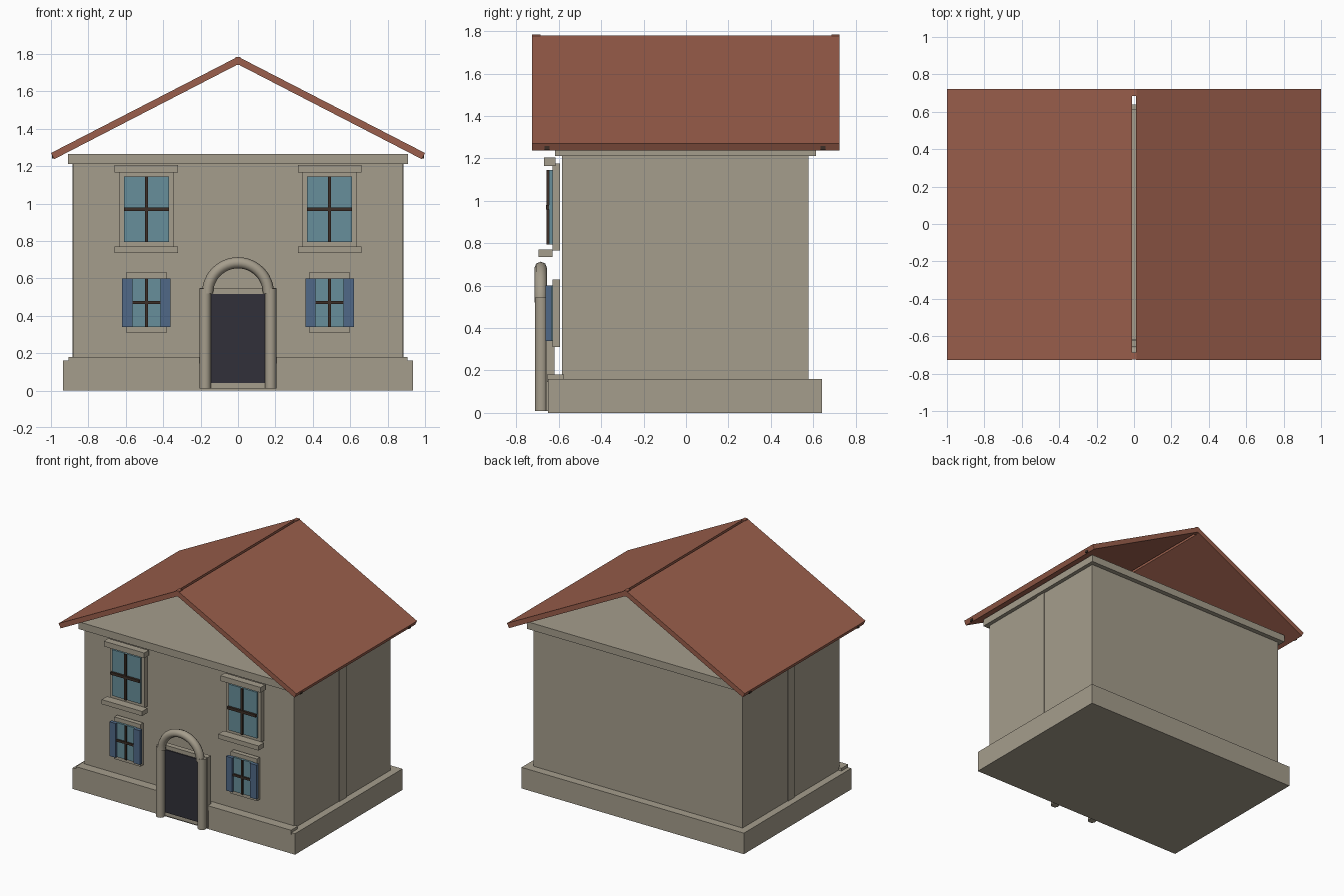
import bpy, bmesh, math

cube = bpy.data.objects.get("Cube")
if cube:
    bpy.data.objects.remove(cube, do_unlink=True)


def material(name, rgb):
    m = bpy.data.materials.new(name)
    m.use_nodes = True
    m.diffuse_color = (*rgb, 1)
    m.node_tree.nodes["Principled BSDF"].inputs["Base Color"].default_value = (*rgb, 1)
    return m


stone = material("stone", (0.376, 0.337, 0.262))
tile = material("red_tile", (0.328, 0.114, 0.072))
glass = material("blue_glass", (0.136, 0.275, 0.328))
blue = material("shutter_blue", (0.080, 0.141, 0.242))
dark = material("door_dark", (0.031, 0.030, 0.041))
brown = material("dark_wood", (0.045, 0.028, 0.020))


def finish(name, bm, mat):
    bmesh.ops.recalc_face_normals(bm, faces=bm.faces)
    mesh = bpy.data.meshes.new(name)
    bm.to_mesh(mesh)
    bm.free()
    mesh.materials.append(mat)
    obj = bpy.data.objects.new(name, mesh)
    bpy.context.collection.objects.link(obj)
    return obj


def box(name, x, y, z, mat):
    """Box from (low, high) ranges on each axis."""
    bm = bmesh.new()
    bmesh.ops.create_cube(bm, size=1)
    for v in bm.verts:
        v.co = [(a + b) / 2 + c * (b - a) for (a, b), c in zip((x, y, z), v.co)]
    return finish(name, bm, mat)


def around(cx, half):
    return (cx - half, cx + half)


def extrude_y(name, profile, y0, y1, mat):
    """Prism of an (x, z) profile along y."""
    bm = bmesh.new()
    face = bm.faces.new([bm.verts.new((x, y0, z)) for x, z in profile])
    moved = bmesh.ops.extrude_face_region(bm, geom=[face])["geom"]
    for v in moved:
        if isinstance(v, bmesh.types.BMVert):
            v.co.y = y1
    return finish(name, bm, mat)


def smooth(obj):
    bpy.ops.object.select_all(action="DESELECT")
    obj.select_set(True)
    bpy.context.view_layer.objects.active = obj
    bpy.ops.object.shade_smooth_by_angle(angle=math.radians(50))


# Main body
box("plinth", (-0.935, 0.935), (-0.65, 0.64), (0, 0.16), stone)
box("walls", (-0.88, 0.88), (-0.585, 0.577), (0.16, 1.21), stone)
box("cornice", (-0.91, 0.91), (-0.617, 0.613), (1.21, 1.265), stone)
box("front_base_band", (-0.905, 0.905), (-0.656, -0.575), (0.145, 0.18), stone)

# Roof slabs, open at the gables, with a narrow slot at the ridge
for side, s in (("left", 1), ("right", -1)):
    profile = [(0.01 * s, 1.78), (s, 1.27), (0.983 * s, 1.237), (0.01 * s, 1.739)]
    extrude_y(side + "_roof", profile, -0.727, 0.723, tile)
    box(side + "_pilaster", around(0.88 * s, 0.006), (-0.045, 0.04), (0.16, 1.21), stone)
    for end, y in (("front", -0.655), ("back", 0.645)):
        box(f"{side}_{end}_eave_peg", around(0.988 * s, 0.006), around(y, 0.012),
            around(1.25, 0.01), brown)
for end, y in (("front", -0.706), ("back", 0.704)):
    box(end + "_ridge_cap", (-0.014, 0.014), around(y, 0.019), (1.74, 1.784), tile)

# Windows
for side, s in (("left", 1), ("right", -1)):
    cx = 0.49 * s
    up = side + "_upper_"
    box(up + "frame", around(cx, 0.145), (-0.63, -0.595), (0.765, 1.175), stone)
    box(up + "sill", around(cx, 0.17), (-0.695, -0.63), (0.735, 0.77), stone)
    box(up + "lintel", around(cx, 0.17), (-0.67, -0.615), (1.165, 1.205), stone)
    box(up + "glass", around(cx, 0.12), (-0.645, -0.63), (0.795, 1.145), glass)
    box(up + "upright_bar", around(cx, 0.008), (-0.658, -0.645), (0.795, 1.145), brown)
    box(up + "cross_bar", around(cx, 0.12), (-0.661, -0.645), around(0.97, 0.01), brown)

    low = side + "_lower_"
    box(low + "frame", around(cx, 0.11), (-0.63, -0.595), (0.31, 0.63), stone)
    box(low + "glass", around(cx, 0.08), (-0.645, -0.63), (0.34, 0.6), glass)
    box(low + "upright_bar", around(cx, 0.008), (-0.655, -0.645), (0.34, 0.6), brown)
    box(low + "cross_bar", around(cx, 0.075), (-0.657, -0.645), around(0.47, 0.008), brown)
    for hand, h in (("left", 1), ("right", -1)):
        box(f"{low}{hand}_shutter", around(cx + 0.102 * h, 0.027), (-0.662, -0.635),
            (0.34, 0.6), blue)

# Doorway: backing, door, round columns and faceted arch
box("door_surround", (-0.205, 0.205), (-0.66, -0.62), (0.01, 0.547), stone)
box("door", (-0.147, 0.147), (-0.668, -0.64), (0.04, 0.517), dark)

for side, s in (("left", 1), ("right", -1)):
    bm = bmesh.new()
    bmesh.ops.create_cone(bm, cap_ends=True, segments=24, radius1=0.03, radius2=0.03, depth=0.535)
    bmesh.ops.translate(bm, verts=bm.verts, vec=(0.175 * s, -0.682, 0.2775))
    smooth(finish(side + "_door_column", bm, stone))

bm = bmesh.new()
rings, sides = 24, 8
arch = []
for i in range(rings + 1):
    a = math.pi * i / rings
    ring = []
    for j in range(sides):
        b = math.tau * j / sides
        r = 0.163 + 0.03 * math.cos(b)
        ring.append(bm.verts.new((r * math.cos(a), -0.685 + 0.03 * math.sin(b),
                                  0.52 + r * math.sin(a))))
    arch.append(ring)
for p, q in zip(arch, arch[1:]):
    for j in range(sides):
        k = (j + 1) % sides
        bm.faces.new((p[j], p[k], q[k], q[j]))
bm.faces.new(arch[0])
bm.faces.new(arch[-1])
smooth(finish("door_arch", bm, stone))
